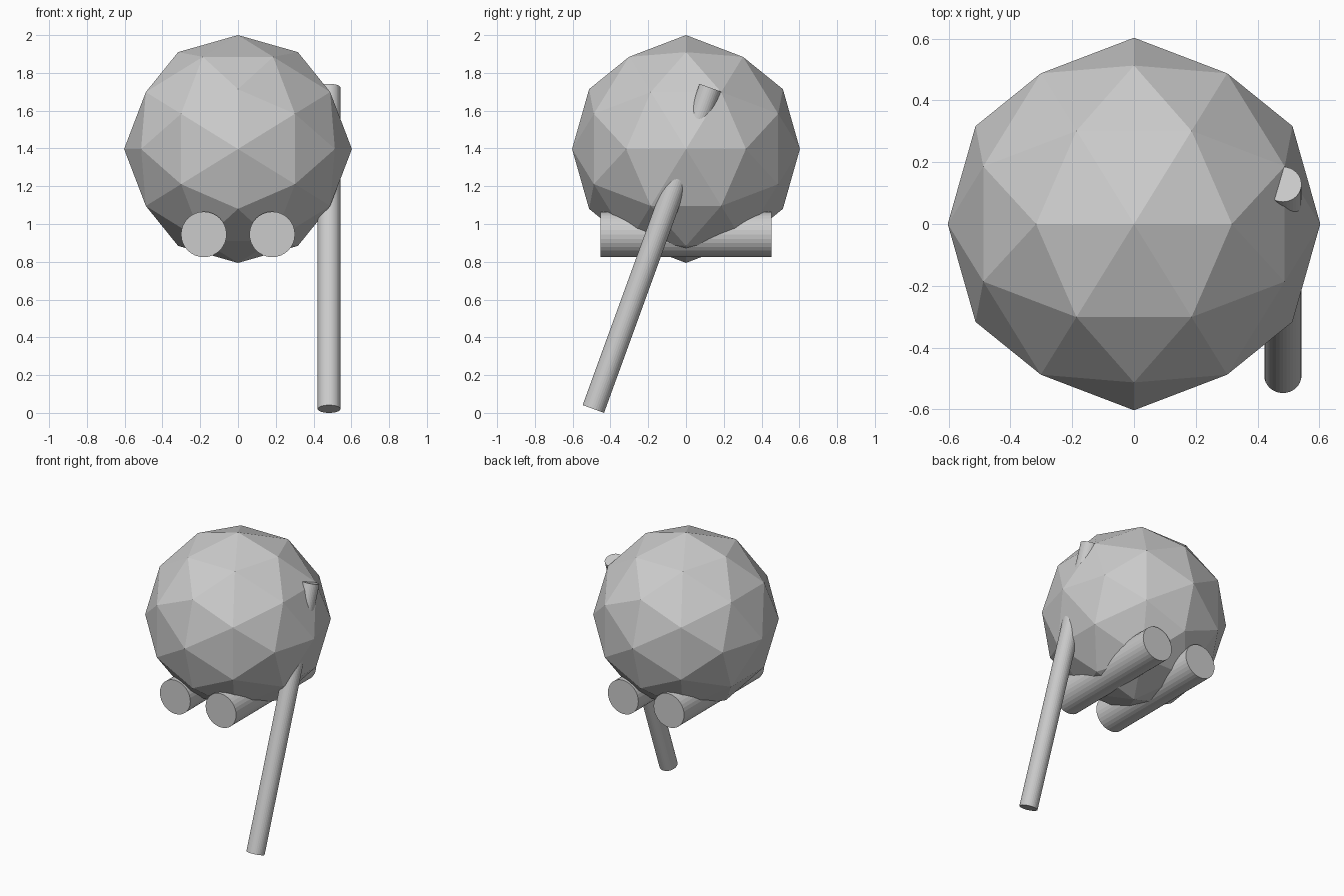
import bpy, bmesh
from math import radians
from mathutils import Vector

if "Cube" in bpy.data.objects:
    bpy.data.objects.remove(bpy.data.objects["Cube"])

BODY_R, BODY_Z = 0.603, 1.397


def cylinder(name, radius, length, location, tilt):
    bpy.ops.mesh.primitive_cylinder_add(vertices=32, radius=radius, depth=length,
                                        location=location,
                                        rotation=(radians(tilt), 0, 0))
    bpy.context.object.name = name


# Body: faceted ball, an icosahedron subdivided once, lined up with the axes
phi = (1 + 5 ** 0.5) / 2
bm = bmesh.new()
for a in (-1, 1):
    for b in (-phi, phi):
        for co in ((a, 0, b), (b, a, 0), (0, b, a)):
            bm.verts.new(co)
bmesh.ops.convex_hull(bm, input=bm.verts[:])
bmesh.ops.subdivide_edges(bm, edges=bm.edges[:], cuts=1, use_grid_fill=True)
for v in bm.verts:
    v.co = v.co.normalized() * BODY_R
bmesh.ops.recalc_face_normals(bm, faces=bm.faces[:])
mesh = bpy.data.meshes.new("body")
bm.to_mesh(mesh)
bm.free()
body = bpy.data.objects.new("body", mesh)
body.location = Vector((0, 0, BODY_Z))
bpy.context.collection.objects.link(body)

# Feet: two horizontal rollers running front to back
for side, x in (("left", -0.181), ("right", 0.181)):
    cylinder(side + "_foot", 0.1206, 0.905, (x, 0, 0.945), 90)

# Staff: long thin rod leaning backwards through the body's right side
cylinder("staff", 0.0603, 1.81, (0.482, -0.181, 0.871), -20)
